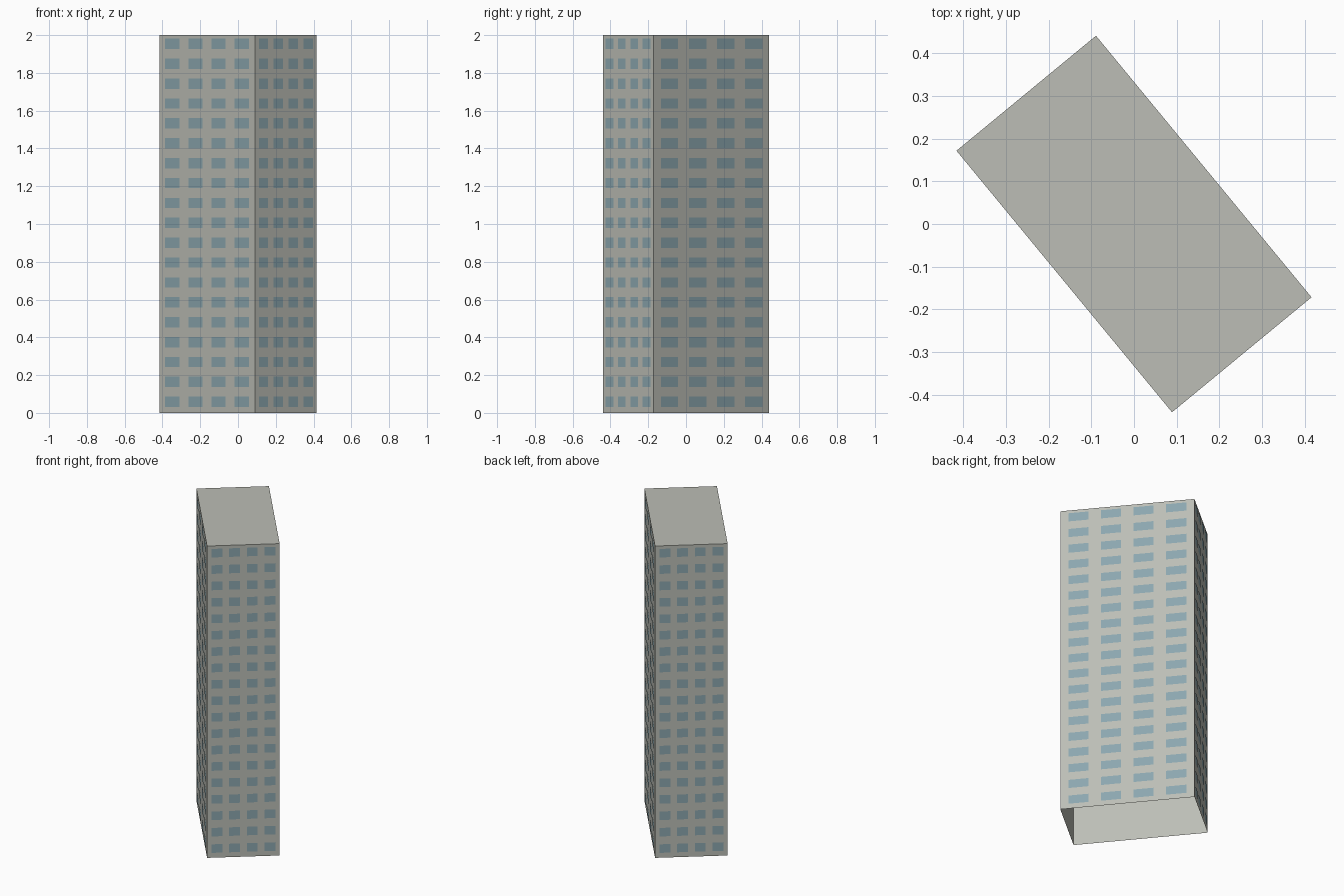
import bpy, bmesh, math
from mathutils import Matrix, Vector

if "Cube" in bpy.data.objects:
    bpy.data.objects.remove(bpy.data.objects["Cube"], do_unlink=True)

LENGTH, DEPTH, HEIGHT = 0.793, 0.423, 2.0
TURN = math.radians(-50.5)
FLOORS, COLUMNS = 19, 4
PLATE_GAP = 0.0015


def srgb(*rgb):
    return [((c / 255 + 0.055) / 1.055) ** 2.4 for c in rgb] + [1.0]


def make_material(name, colour):
    mat = bpy.data.materials.new(name)
    mat.use_nodes = True
    mat.diffuse_color = colour
    bsdf = mat.node_tree.nodes["Principled BSDF"]
    bsdf.inputs["Base Color"].default_value = colour
    bsdf.inputs["Roughness"].default_value = 0.9
    return mat


def add_object(name, bm, mat):
    mesh = bpy.data.meshes.new(name)
    bm.to_mesh(mesh)
    bm.free()
    mesh.materials.append(mat)
    obj = bpy.data.objects.new(name, mesh)
    bpy.context.collection.objects.link(obj)
    return obj


concrete = make_material("pale_concrete", srgb(188, 190, 182))
glass = make_material("blue_grey_glass", srgb(140, 167, 175))

# Tower shell: a box with an open underside
bm = bmesh.new()
bmesh.ops.create_cube(bm, size=1)
bmesh.ops.scale(bm, vec=(LENGTH, DEPTH, HEIGHT), verts=bm.verts)
bmesh.ops.translate(bm, vec=(0, 0, HEIGHT / 2), verts=bm.verts)
bm.normal_update()
underside = [f for f in bm.faces if f.normal.z < -0.9]
bmesh.ops.delete(bm, geom=underside, context="FACES")
bmesh.ops.rotate(bm, matrix=Matrix.Rotation(TURN, 3, "Z"), verts=bm.verts)
add_object("tower_shell", bm, concrete)


# Window plates: one grid of flat panes per facade
def add_windows(name, width, distance, angle):
    bm = bmesh.new()
    turn = Matrix.Rotation(angle, 3, "Z")
    storey = HEIGHT / FLOORS
    for floor in range(FLOORS):
        low = (floor + 0.3) * storey
        high = (floor + 0.82) * storey
        for column in range(COLUMNS):
            left = (0.061 + 0.243 * column - 0.5) * width
            right = left + 0.15 * width
            corners = [(left, low), (right, low), (right, high), (left, high)]
            bm.faces.new([bm.verts.new(turn @ Vector((x, -distance - PLATE_GAP, z)))
                          for x, z in corners])
    add_object(name, bm, glass)


facades = ["long_front", "short_right", "long_back", "short_left"]
for i, side in enumerate(facades):
    width, across = (DEPTH, LENGTH) if i % 2 else (LENGTH, DEPTH)
    add_windows(side + "_windows", width, across / 2, TURN + i * math.pi / 2)
